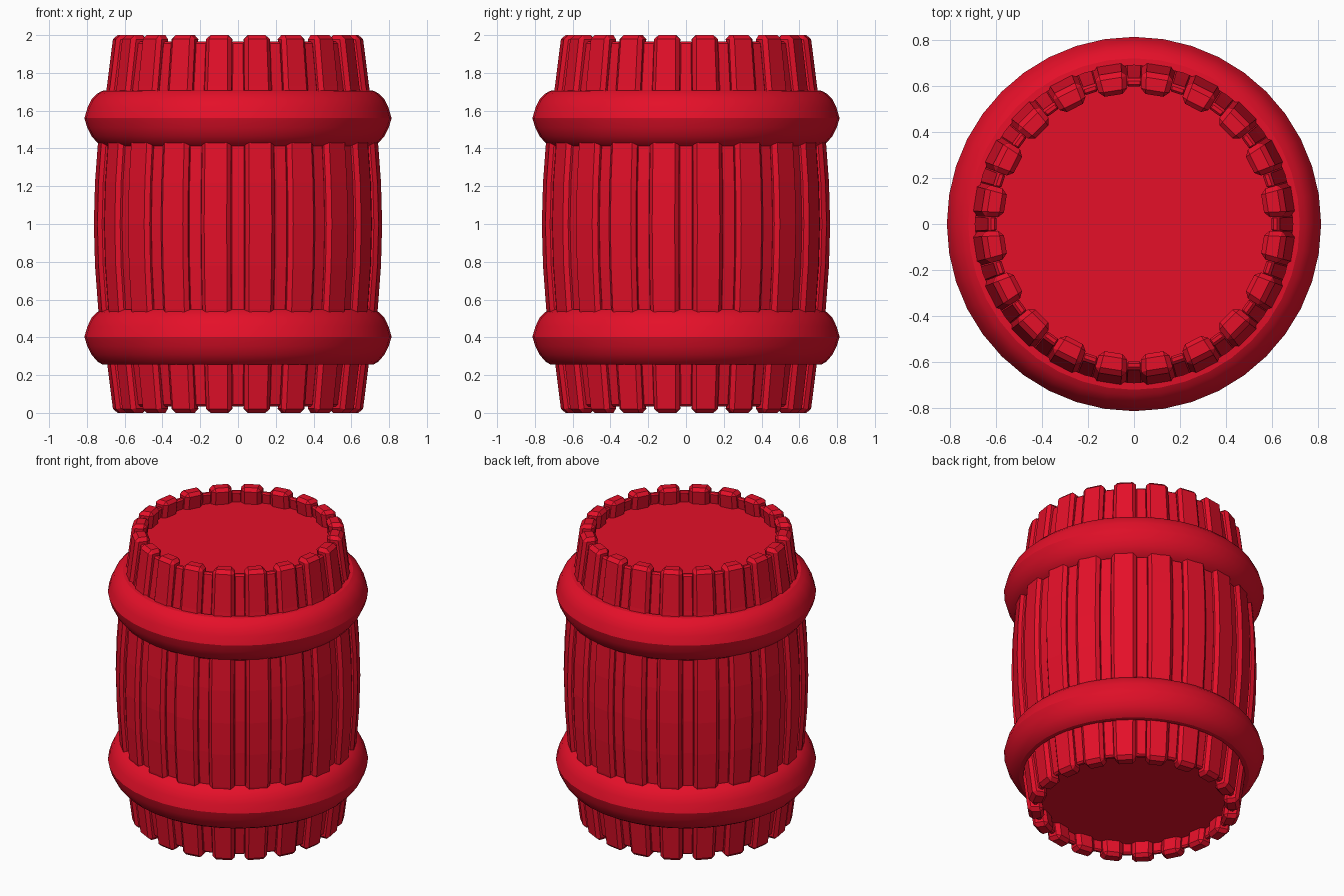
import bpy, bmesh
from math import sin, cos, pi, radians

if "Cube" in bpy.data.objects:
    bpy.data.objects.remove(bpy.data.objects["Cube"])

red = bpy.data.materials.new("barrel_red")
red.diffuse_color = (0.78, 0.005, 0.022, 1)
red.use_nodes = True
red.node_tree.nodes["Principled BSDF"].inputs["Base Color"].default_value = red.diffuse_color

# Barrel side curve: (height, outer radius)
half = [(0, .66), (.27, .694), (.55, .74), (.78, .757), (1, .763)]
CURVE = half + [(2 - z, r) for z, r in reversed(half[:-1])]


def finish(name, bm):
    bmesh.ops.recalc_face_normals(bm, faces=bm.faces)
    me = bpy.data.meshes.new(name)
    bm.to_mesh(me)
    bm.free()
    me.materials.append(red)
    ob = bpy.data.objects.new(name, me)
    bpy.context.collection.objects.link(ob)
    return ob


def lathe(name, prof, n, closed):
    """Revolve (radius, z) points; closed joins the profile, otherwise cap both ends."""
    bm = bmesh.new()
    rings = [[bm.verts.new((r * cos(2 * pi * i / n), r * sin(2 * pi * i / n), z))
              for i in range(n)] for r, z in prof]
    pairs = list(zip(rings, rings[1:]))
    if closed:
        pairs.append((rings[-1], rings[0]))
    else:
        bm.faces.new(rings[0])
        bm.faces.new(rings[-1])
    for a, b in pairs:
        for i in range(n):
            j = (i + 1) % n
            bm.faces.new((a[i], a[j], b[j], b[i]))
    return finish(name, bm)


def bars(name, inset, thick, half_angle, trim, start, bevel):
    """Ring of 20 curved bars following the barrel curve."""
    bm = bmesh.new()
    t = sin(radians(half_angle))
    for k in range(20):
        a = radians(start + 18 * k)
        rings = []
        for z, r in CURVE:
            z = min(max(z, trim), 2 - trim)
            ro, ri = r - inset, r - inset - thick
            ring = []
            for x, y in ((ro, -ro * t), (ro, ro * t), (ri, ri * t), (ri, -ri * t)):
                ring.append(bm.verts.new((x * cos(a) - y * sin(a), x * sin(a) + y * cos(a), z)))
            rings.append(ring)
        for p, q in zip(rings, rings[1:]):
            for i in range(4):
                j = (i + 1) % 4
                bm.faces.new((p[i], p[j], q[j], q[i]))
        bm.faces.new(rings[0])
        bm.faces.new(rings[-1])
    ob = finish(name, bm)
    mod = ob.modifiers.new("bevel", 'BEVEL')
    mod.width = bevel
    mod.segments = 1
    mod.limit_method = 'ANGLE'
    mod.angle_limit = radians(40)
    return ob


# Staves and the narrow strips that fill the seams between them
bars("staves", 0, .097, 6.2, 0, 9, .022)
bars("seam_strips", .028, .036, 3.3, .035, 0, .01)

# Recessed lid and base, thin discs inside the staves
for label, z in (("base", .11), ("lid", 1.88)):
    lathe(label, [(.615, z), (.615, z + .01)], 40, False)

# Two rounded hoops
for label, zc in (("lower_hoop", .403), ("upper_hoop", 1.56)):
    section = [(.69, .147), (.72, .145), (.745, .13), (.775, .1), (.797, .055), (.813, 0),
               (.798, -.05), (.775, -.095), (.745, -.13), (.72, -.146), (.69, -.147)]
    hoop = lathe(label, [(r, zc + z) for r, z in section], 40, True)
    bpy.context.view_layer.objects.active = hoop
    hoop.select_set(True)
    bpy.ops.object.shade_smooth_by_angle(angle=radians(25))
    hoop.select_set(False)
